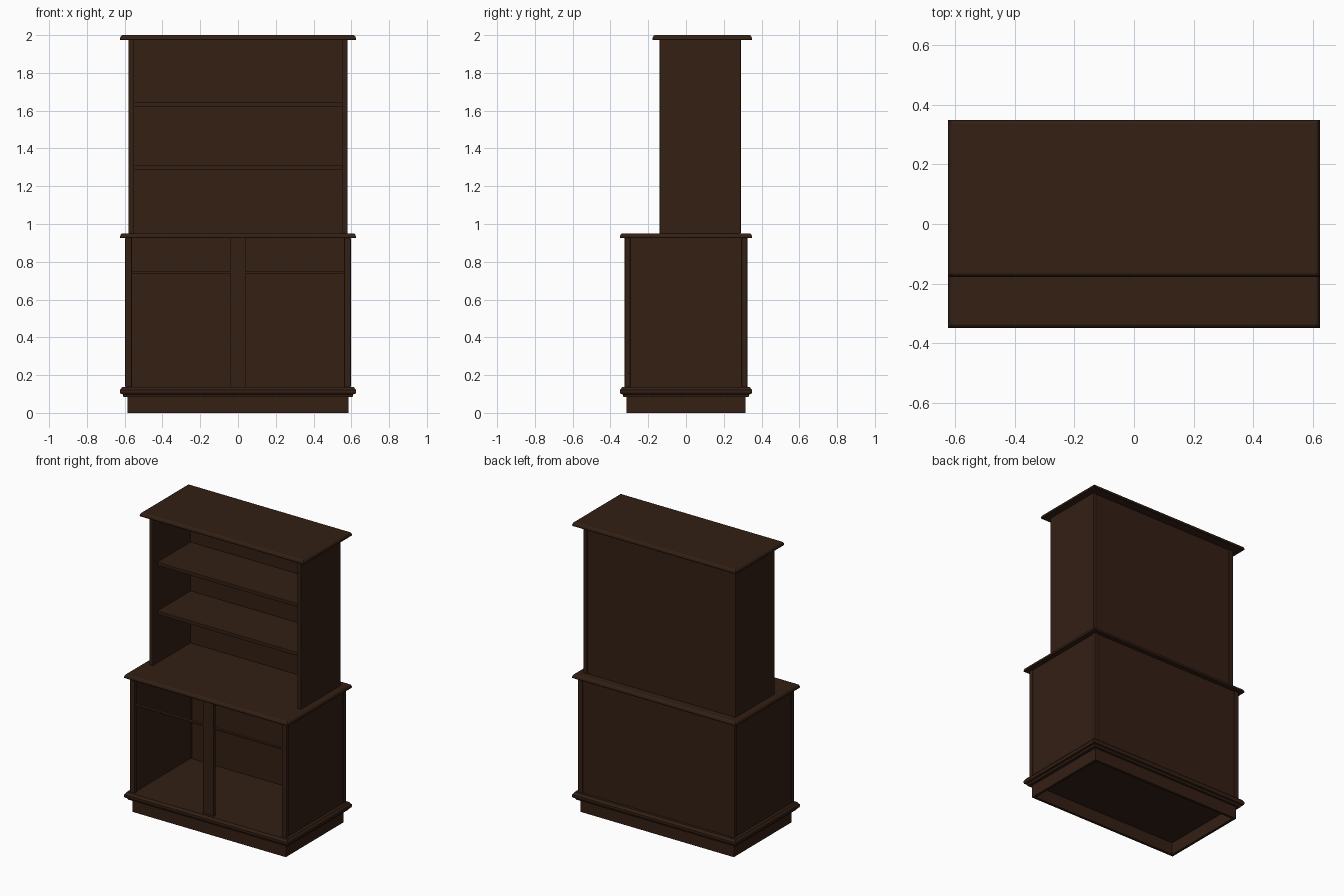
import bpy, bmesh

if "Cube" in bpy.data.objects:
    bpy.data.objects.remove(bpy.data.objects["Cube"])

wood = bpy.data.materials.new("dark_wood")
wood.diffuse_color = (0.033, 0.014, 0.007, 1)
wood.use_nodes = True
wood.node_tree.nodes["Principled BSDF"].inputs["Base Color"].default_value = wood.diffuse_color


def finish(name, bm, bevel=0.0):
    bmesh.ops.recalc_face_normals(bm, faces=bm.faces)
    me = bpy.data.meshes.new(name)
    bm.to_mesh(me)
    bm.free()
    me.materials.append(wood)
    ob = bpy.data.objects.new(name, me)
    bpy.context.collection.objects.link(ob)
    if bevel:
        m = ob.modifiers.new("bevel", 'BEVEL')
        m.width = bevel
        m.segments = 2
    return ob


def box(name, x0, x1, y0, y1, z0, z1, bevel=0.0):
    bm = bmesh.new()
    bmesh.ops.create_cube(bm, size=1)
    for v in bm.verts:
        v.co = ((x0 + x1) / 2 + v.co.x * (x1 - x0),
                (y0 + y1) / 2 + v.co.y * (y1 - y0),
                (z0 + z1) / 2 + v.co.z * (z1 - z0))
    return finish(name, bm, bevel)


def pair(name, x0, x1, *rest):
    box(name + "_right", x0, x1, *rest)
    box(name + "_left", -x1, -x0, *rest)


def moulded_board(name, hx, y0, y1, profile):
    """Rectangular board whose edge follows (inset, z) points, bottom to top."""
    bm = bmesh.new()
    rings = []
    for d, z in profile:
        rings.append([bm.verts.new(p) for p in (
            (-hx + d, y0 + d, z), (hx - d, y0 + d, z),
            (hx - d, y1 - d, z), (-hx + d, y1 - d, z))])
    for a, b in zip(rings, rings[1:]):
        for i in range(4):
            j = (i + 1) % 4
            bm.faces.new((a[i], a[j], b[j], b[i]))
    bm.faces.new(rings[0][::-1])
    bm.faces.new(rings[-1])
    return finish(name, bm)


# Hollow plinth
box("plinth_front", -0.585, 0.585, -0.315, -0.297, 0, 0.095)
box("plinth_back", -0.585, 0.585, 0.297, 0.315, 0, 0.095)
pair("plinth_side", 0.567, 0.585, -0.297, 0.297, 0, 0.095)

# Moulded boards: cabinet floor, counter and cornice
moulded_board("base_moulding", 0.625, -0.35, 0.35,
              [(0.018, 0.085), (0.015, 0.098), (0.003, 0.101), (0, 0.11),
               (0, 0.122), (0.004, 0.125), (0.012, 0.138)])
edge = [(0.002, 0), (0, 0.004), (0.002, 0.014), (0.006, 0.022), (0.012, 0.026)]
moulded_board("counter", 0.625, -0.35, 0.35, [(d, 0.925 + z) for d, z in edge])
moulded_board("cornice", 0.625, -0.178, 0.35, [(d, 1.974 + z) for d, z in edge])

# Lower cabinet: corner posts, inset panels, front frame
pair("front_post", 0.562, 0.597, -0.325, -0.295, 0.135, 0.928, 0.004)
pair("rear_post", 0.562, 0.597, 0.295, 0.325, 0.135, 0.928, 0.004)
pair("lower_side_panel", 0.57, 0.592, -0.297, 0.297, 0.135, 0.928)
box("lower_back_panel", -0.564, 0.564, 0.3, 0.32, 0.135, 0.928)
box("centre_stile", -0.04, 0.04, -0.322, -0.302, 0.135, 0.928)
pair("drawer_rail", 0.04, 0.564, -0.322, -0.302, 0.738, 0.748)

# Upper open shelving
pair("upper_side", 0.55, 0.58, -0.14, 0.29, 0.948, 1.977, 0.004)
box("upper_back_panel", -0.551, 0.551, 0.268, 0.286, 0.948, 1.977)
for label, z in (("lower", 1.285), ("upper", 1.622)):
    box(label + "_shelf", -0.551, 0.551, -0.095, 0.27, z, z + 0.025, 0.003)
